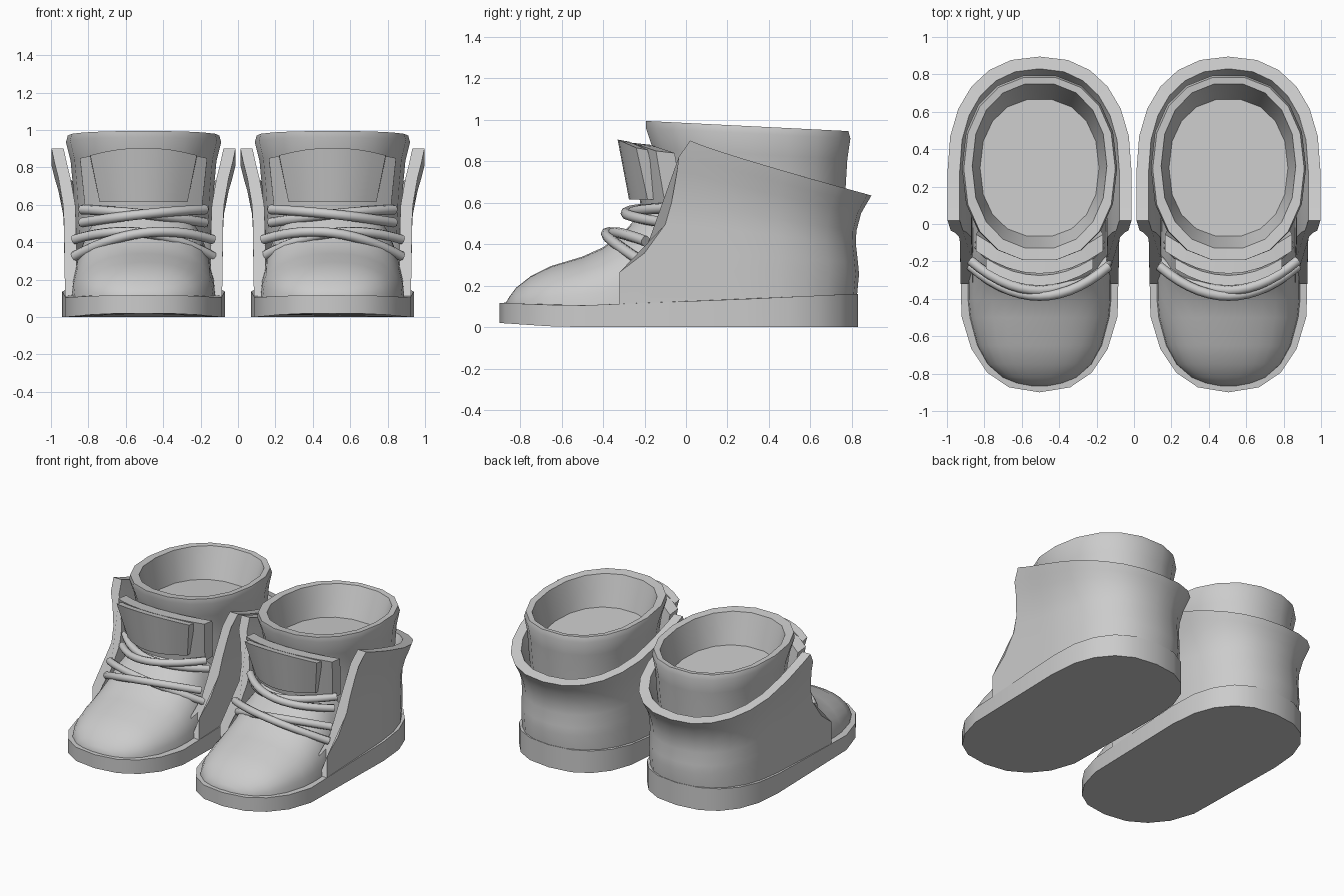
import bpy, bmesh, math

if "Cube" in bpy.data.objects:
    bpy.data.objects.remove(bpy.data.objects["Cube"])

grey = bpy.data.materials.new("plain_grey")
grey.diffuse_color = (0.6, 0.6, 0.6, 1)
grey.use_nodes = True
grey.node_tree.nodes["Principled BSDF"].inputs["Base Color"].default_value = grey.diffuse_color
CX = 0.505  # distance of each boot from the middle


def loft(name, side, rings, caps=True, angle=35):
    """Skin closed rings of points into a solid, placed on one side."""
    bm = bmesh.new()
    rows = [[bm.verts.new((side * (CX + x), y, z)) for x, y, z in r] for r in rings]
    n = len(rows[0])
    for a, b in zip(rows, rows[1:]):
        for i in range(n):
            j = (i + 1) % n
            bm.faces.new((a[i], a[j], b[j], b[i]))
    if caps:
        bm.faces.new(rows[0])
        bm.faces.new(rows[-1])
    bmesh.ops.recalc_face_normals(bm, faces=bm.faces)
    me = bpy.data.meshes.new(name)
    bm.to_mesh(me)
    bm.free()
    ob = bpy.data.objects.new(name, me)
    bpy.context.collection.objects.link(ob)
    me.materials.append(grey)
    bpy.ops.object.select_all(action='DESELECT')
    ob.select_set(True)
    bpy.context.view_layer.objects.active = ob
    bpy.ops.object.shade_smooth_by_angle(angle=math.radians(angle))
    return ob


def spow(v, e):
    return math.copysign(abs(v) ** e, v)


def outline(a, front, cf, cb, back, n=20, p=2.4):
    """Rounded oblong: half width a, ends at front/back, arc centres cf/cb."""
    pts = []
    for i in range(n):
        t = 2 * math.pi * i / n
        s = spow(math.sin(t), 2 / p)
        y = cb + (back - cb) * s if s >= 0 else cf + (cf - front) * s
        pts.append((a * spow(math.cos(t), 2 / p), y))
    return pts


def sole_top(y):
    k = min(max((y + 0.35) / 1.15, 0), 1)
    return 0.105 + 0.055 * k + 0.012 * max(0, (-y - 0.6) / 0.3)


def sole(side):
    o = outline(0.435, -0.9, -0.25, 0.3, 0.83)
    loft("sole", side, [
        [(x, y, 0.02 * max(0, (-y - 0.6) / 0.3)) for x, y in o],
        [(x, y, sole_top(y)) for x, y in o]])


def toe(side):
    # y, half width, height of each arched section
    stations = [(-.865, .06, .125), (-.85, .13, .15), (-.82, .2, .19), (-.75, .28, .245),
                (-.65, .335, .295), (-.5, .375, .34), (-.4, .385, .385), (-.3, .385, .46),
                (-.2, .38, .57), (-.1, .37, .64), (.05, .36, .64)]
    rings = []
    for y, w, h in stations:
        rings.append([(w * spow(math.cos(t), .87), y, .09 + (h - .09) * abs(math.sin(t)) ** .87)
                      for t in (math.pi * i / 14 for i in range(15))])
    loft("toe_cap", side, rings, angle=50)


def upper(side):
    # height fraction, front y, back y, half width of each row
    rows = [(0, -.32, .825, .42), (.21, -.32, .835, .422), (.32, -.2, .83, .424),
            (.49, -.1, .82, .425), (.62, -.07, .822, .43), (.8, -.045, .845, .455),
            (.9, -.035, .87, .475), (1, .02, .895, .492)]

    def point(u, row, inset):
        v, f, b, w = row
        w, b = w - inset, b - inset
        if abs(u) > 1:      # straight side running to the front edge
            k = abs(u) - 1
            x, y = math.copysign(w, u), .28 + (f - .28) * k
        else:               # rounded heel
            t = u * math.pi / 2
            x, y = w * spow(math.sin(t), .87), .28 + (b - .28) * abs(math.cos(t)) ** .87
        low = sole_top(y) - .01
        high = .9 - .265 * min(max(y - .02, 0) / .875, 1) ** .9
        return x, y, low + v * (high - low)

    us = [-2, -1.75, -1.5, -1.25] + [i / 6 for i in range(-6, 7)] + [1.25, 1.5, 1.75, 2]
    rings = [[point(u, r, 0) for r in rows] + [point(u, r, .065) for r in reversed(rows)]
             for u in us]
    loft("ankle_upper", side, rings, angle=40)


def collar(side):
    # half width, front y, back y, height; outside up, over the rim, down to the insole
    spec = [(.36, -.1, .74, .45), (.375, -.13, .775, .7), (.39, -.165, .785, .86),
            (.415, -.2, .8, .96), (.405, -.2, .79, .995), (.36, -.135, .755, .99),
            (.318, -.07, .67, .78)]
    rings = []
    for a, f, b, z in spec:
        c = (f + b) / 2
        rings.append([(x, y, z - .05 * (y + .2)) for x, y in outline(a, f, c, c, b, 18, 2.25)])
    loft("collar", side, rings)


def curved_plate(name, side, half_top, half_low, y_top, y_low, z_top, z_low, bow, thick):
    rings = []
    for i in range(9):
        k = i / 4 - 1
        yo, zt = bow * k * k, z_top - .04 * k * k
        rings.append([(half_low * k, y_low + yo, z_low), (half_top * k, y_top + yo, zt),
                      (half_top * k, y_top + yo + thick, zt - .01),
                      (half_low * k, y_low + yo + thick, z_low)])
    loft(name, side, rings)


def lace(side, yc, zc, tilt, bow, drop, half):
    cu = bpy.data.curves.new("lace", 'CURVE')
    cu.dimensions = '3D'
    cu.bevel_depth = .026
    cu.bevel_resolution = 2
    cu.use_fill_caps = True
    sp = cu.splines.new('POLY')
    sp.points.add(14)
    for i, p in enumerate(sp.points):
        t = i / 7 - 1
        p.co = (side * (CX + half * t), yc + bow * t * t, zc + tilt * t - drop * t * t, 1)
    sp.use_smooth = True
    cu.materials.append(grey)
    bpy.context.collection.objects.link(bpy.data.objects.new("lace", cu))


for side in (-1, 1):
    sole(side)
    toe(side)
    upper(side)
    collar(side)
    # tongue and its front pad
    curved_plate("tongue", side, .34, .31, -.265, -.215, .89, .56, .12, .09)
    curved_plate("tongue_pad", side, .285, .235, -.33, -.275, .905, .615, .09, .055)
    # two crossed pairs of laces
    for s in (-1, 1):
        lace(side, -.275 + .015 * s, .55, .035 * s, .18, .01, .33)
        lace(side, -.37 + .015 * s, .45, .045 * s, .16, .08, .37)
